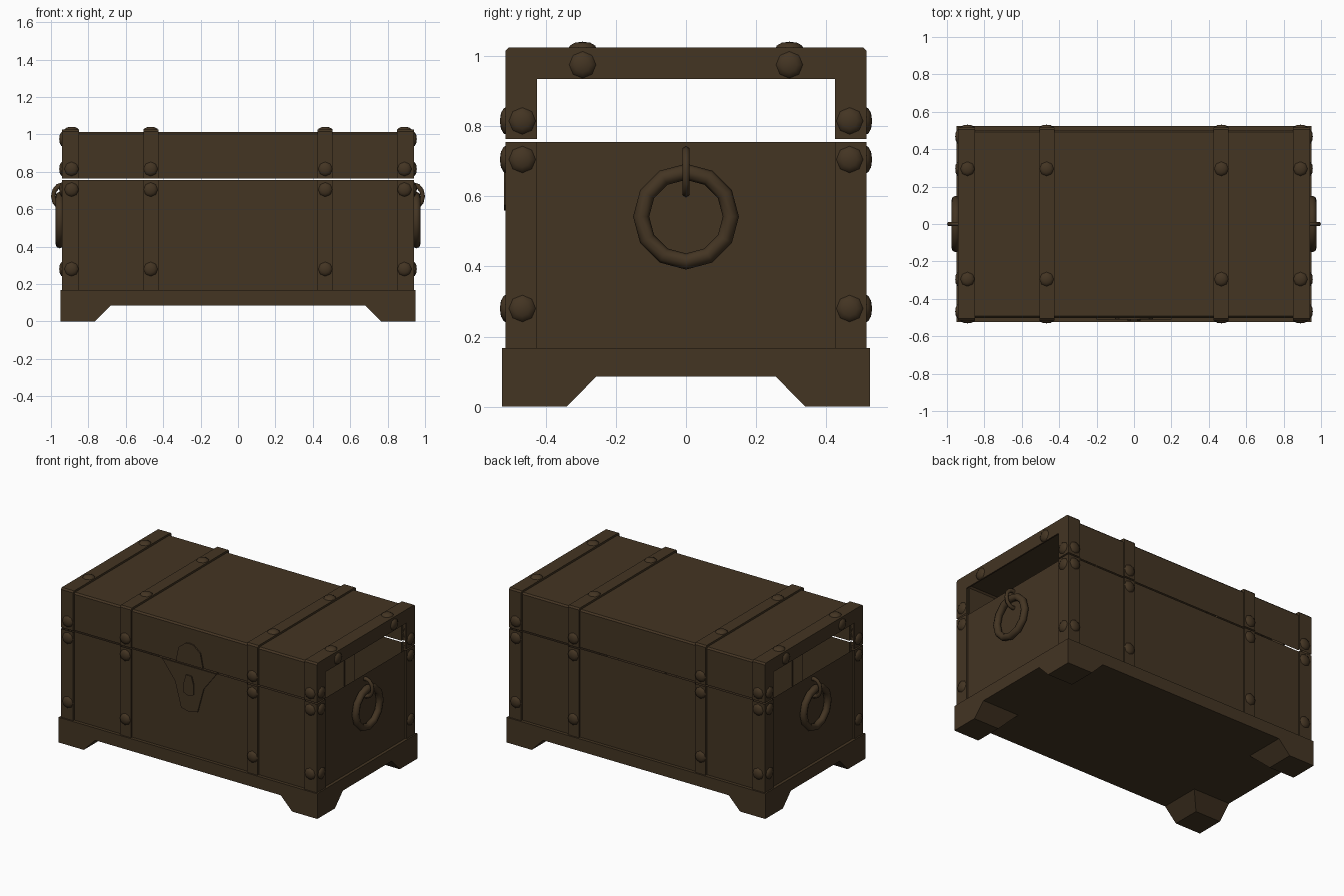
import bpy, bmesh, math
from mathutils import Matrix, Vector

if "Cube" in bpy.data.objects:
    bpy.data.objects.remove(bpy.data.objects["Cube"])

wood = bpy.data.materials.new("dark brown")
wood.diffuse_color = (0.057, 0.035, 0.0165, 1)
wood.use_nodes = True
wood.node_tree.nodes["Principled BSDF"].inputs["Base Color"].default_value = wood.diffuse_color


def finish(name, bm, smooth=False, recalc=True):
    if recalc:
        bmesh.ops.recalc_face_normals(bm, faces=bm.faces)
    me = bpy.data.meshes.new(name)
    bm.to_mesh(me)
    bm.free()
    for p in me.polygons:
        p.use_smooth = smooth
    me.materials.append(wood)
    ob = bpy.data.objects.new(name, me)
    bpy.context.collection.objects.link(ob)
    return ob


def skin(bm, rings, closed=True):
    """Bridge a list of equal-length point rings with quads."""
    vs = [[bm.verts.new(p) for p in r] for r in rings]
    n = len(vs[0])
    for a, b in zip(vs, vs[1:]):
        for i in range(n if closed else n - 1):
            j = (i + 1) % n
            bm.faces.new((a[i], a[j], b[j], b[i]))
    return vs


def rect(x0, x1, y0, y1, z):
    return [(x0, y0, z), (x1, y0, z), (x1, y1, z), (x0, y1, z)]


def solid(name, rings):
    bm = bmesh.new()
    vs = skin(bm, rings)
    bm.faces.new(vs[0])
    bm.faces.new(vs[-1])
    return finish(name, bm)


# Base plinth and four tapered feet
solid("base", [rect(-.95, .95, -.525, .525, z) for z in (.086, .167)])
for sx in (-1, 1):
    for sy in (-1, 1):
        solid("foot", [rect(sx * .95, sx * .765, sy * .525, sy * .34, 0),
                       rect(sx * .95, sx * .68, sy * .525, sy * .255, .087)])

# Body: open-topped wall, plan outline carries the raised straps
P = .503   # panel depth in y
quarter = [(.425, P), (.425, .515), (.505, .515), (.505, P), (.85, P),
           (.85, .515), (.94, .515), (.94, .425), (.93, .425)]
rev = quarter[::-1]
outline = (quarter + [(x, -y) for x, y in rev]
           + [(-x, -y) for x, y in quarter] + [(-x, y) for x, y in rev])
bm = bmesh.new()
skin(bm, [[(x, y, z) for x, y in outline] for z in (.165, .755)])
finish("body", bm)


# Lid: U-shaped profile swept along x, open at both ends inside a frame
def u_profile(x, h, top, c=.01):
    half = [(-h, .763), (-h, top - c), (-h + c, top)]
    return [(x, y, z) for y, z in half] + [(x, -y, z) for y, z in half[::-1]]


frame = [(.93, .425, .935, .001), (.94, .425, .935, .001)]
steps = [(.94, 0), (.85, 0), (.85, 1), (.505, 1), (.505, 0), (.425, 0), (.425, 1)]
side = frame + [(x, P if d else .515, 1.012 if d else 1.025, .01) for x, d in steps]
sections = side + [(-x, h, t, c) for x, h, t, c in side[::-1]]
bm = bmesh.new()
skin(bm, [u_profile(*s) for s in sections], closed=False)
finish("lid", bm)

# Rivets: eight-sided low domes on every strap
bm = bmesh.new()


def rivet(pos, normal):
    m = Matrix.Translation(pos) @ Vector(normal).to_track_quat('Z', 'Y').to_matrix().to_4x4()
    rings = []
    for r, h in ((.039, -.002), (.036, .005), (.022, .013)):
        rings.append([m @ Vector((r * math.cos(k * math.pi / 4), r * math.sin(k * math.pi / 4), h))
                      for k in range(8)])
    vs = skin(bm, rings)
    tip = bm.verts.new(m @ Vector((0, 0, .016)))
    for i in range(8):
        bm.faces.new((vs[-1][i], vs[-1][(i + 1) % 8], tip))


for s in (-1, 1):
    for x in (-.89, -.467, .467, .89):
        for z in (.28, .705, .815):
            rivet((x, s * .515, z), (0, s, 0))
        rivet((x, s * .295, 1.025), (0, 0, 1))
    for t in (-1, 1):
        for z in (.28, .705, .815):
            rivet((s * .94, t * .467, z), (s, 0, 0))
        rivet((s * .94, t * .295, .975), (s, 0, 0))
finish("rivets", bm, smooth=True)


# Ring handles and their staples
def torus(name, fn, major, minor, n, m):
    bm = bmesh.new()
    rings = []
    for i in range(n + 1):
        a = 2 * math.pi * i / n
        rings.append([fn((major + minor * math.cos(b)) * math.cos(a),
                         (major + minor * math.cos(b)) * math.sin(a),
                         minor * math.sin(b))
                      for b in (2 * math.pi * k / m for k in range(m))])
    skin(bm, rings)
    bmesh.ops.remove_doubles(bm, verts=bm.verts, dist=1e-5)
    finish(name, bm, smooth=True)


for s in (-1, 1):
    torus("ring_handle", lambda u, v, w: (s * (.953 + w), u, .542 + v), .128, .023, 12, 8)
    torus("handle_staple", lambda u, v, w: (s * (.94 + u), w, .67 + v * 1.22), .048, .012, 12, 6)


# Lock plates on the front
def plate(name, half, y0, y1):
    pts = half + [(-x, z) for x, z in half[::-1] if x]
    solid(name, [[(x, y, z) for x, z in pts] for y in (y0, y1)])


plate("lock_hasp", [(-.1, .764), (-.08, .86), (-.03, .9), (0, .905)], -.5, -.511)
plate("lock_plate", [(-.2, .754), (-.105, .63), (-.06, .465), (0, .45)], -.5, -.511)
plate("lock_keyhole", [(-.02, .695), (-.036, .64), (-.036, .575), (0, .56)], -.51, -.519)
